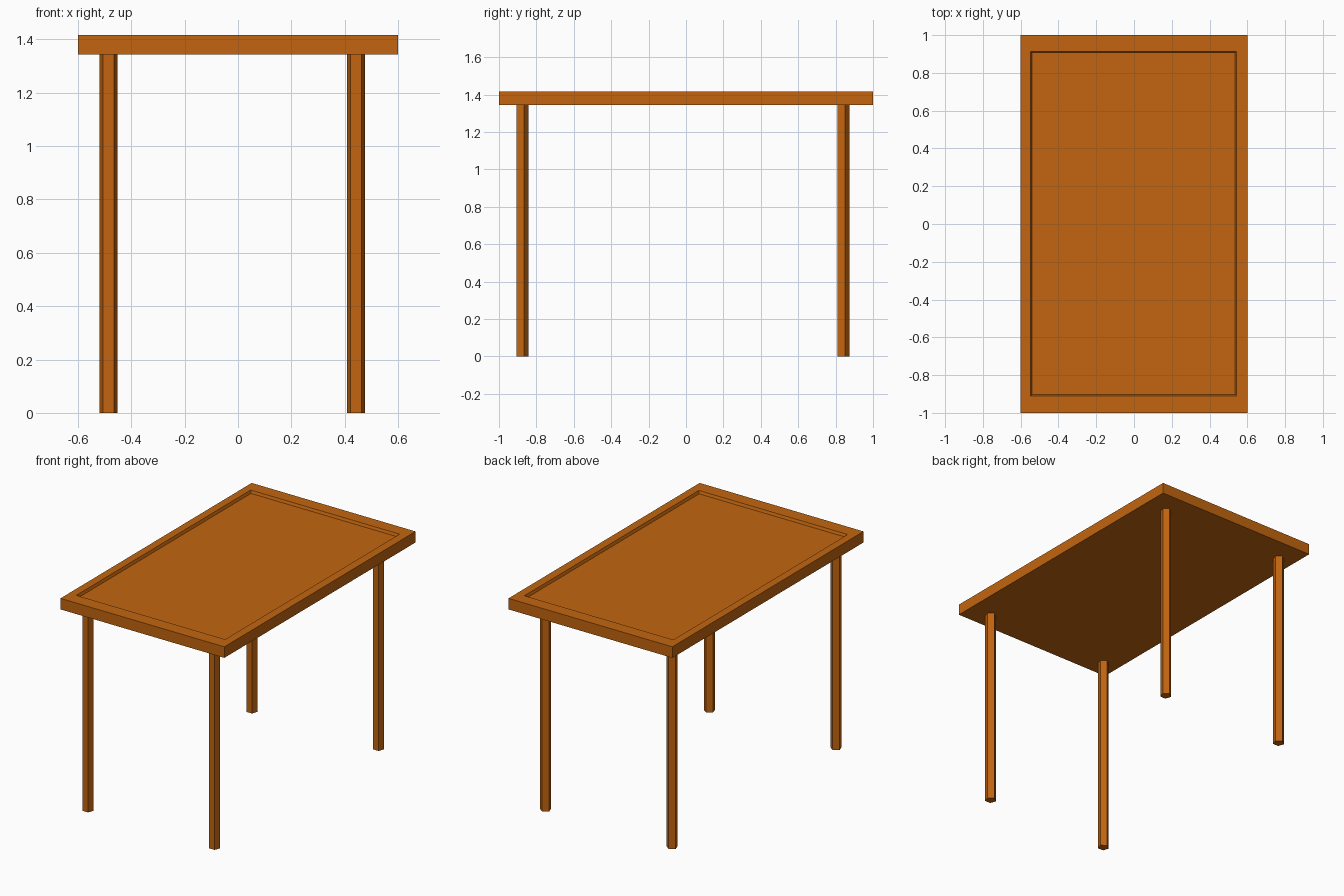
import bpy, bmesh
from mathutils import Vector

if "Cube" in bpy.data.objects:
    bpy.data.objects.remove(bpy.data.objects["Cube"])

wood = bpy.data.materials.new("orange brown wood")
wood.diffuse_color = (0.54, 0.13, 0.005, 1)
wood.use_nodes = True
wood.node_tree.nodes["Principled BSDF"].inputs["Base Color"].default_value = wood.diffuse_color

TOP, UNDER = 1.417, 1.344


def add_object(name, bm):
    bmesh.ops.recalc_face_normals(bm, faces=bm.faces)
    mesh = bpy.data.meshes.new(name)
    bm.to_mesh(mesh)
    bm.free()
    mesh.materials.append(wood)
    obj = bpy.data.objects.new(name, mesh)
    bpy.context.collection.objects.link(obj)
    return obj


# table top: slab with a shallow, slightly sloped recess inside a rim
def ring(bm, x0, x1, y0, y1, z):
    return [bm.verts.new(p) for p in ((x0, y0, z), (x1, y0, z), (x1, y1, z), (x0, y1, z))]


bm = bmesh.new()
rings = [
    ring(bm, -0.6, 0.6, -1, 1, UNDER),
    ring(bm, -0.6, 0.6, -1, 1, TOP),
    ring(bm, -0.547, 0.543, -0.91, 0.914, TOP),
    ring(bm, -0.540, 0.536, -0.903, 0.907, TOP - 0.018),
]
bm.faces.new(rings[0])
bm.faces.new(rings[-1])
for a, b in zip(rings, rings[1:]):
    for i in range(4):
        j = (i + 1) % 4
        bm.faces.new((a[i], a[j], b[j], b[i]))
add_object("table_top", bm)


# legs: five-sided posts, flat side to the front and point to the back
def leg(name, x, y, radius=0.0356):
    bm = bmesh.new()
    base = bmesh.ops.create_circle(bm, cap_ends=True, segments=5, radius=radius)["verts"]
    # make sure one corner points to +y
    point = Vector((0, 1, 0))
    corner = max(base, key=lambda v: v.co.y).co.copy()
    turn = corner.rotation_difference(point)
    for v in base:
        v.co = turn @ v.co + Vector((x, y, 0))
    out = bmesh.ops.extrude_face_region(bm, geom=bm.faces[:], use_keep_orig=True)
    for v in out["geom"]:
        if isinstance(v, bmesh.types.BMVert):
            v.co.z = UNDER
    return add_object(name, bm)


for side, x in (("left", -0.485), ("right", 0.442)):
    for end, y in (("front", -0.877), ("back", 0.838)):
        leg(f"{end}_{side}_leg", x, y)
